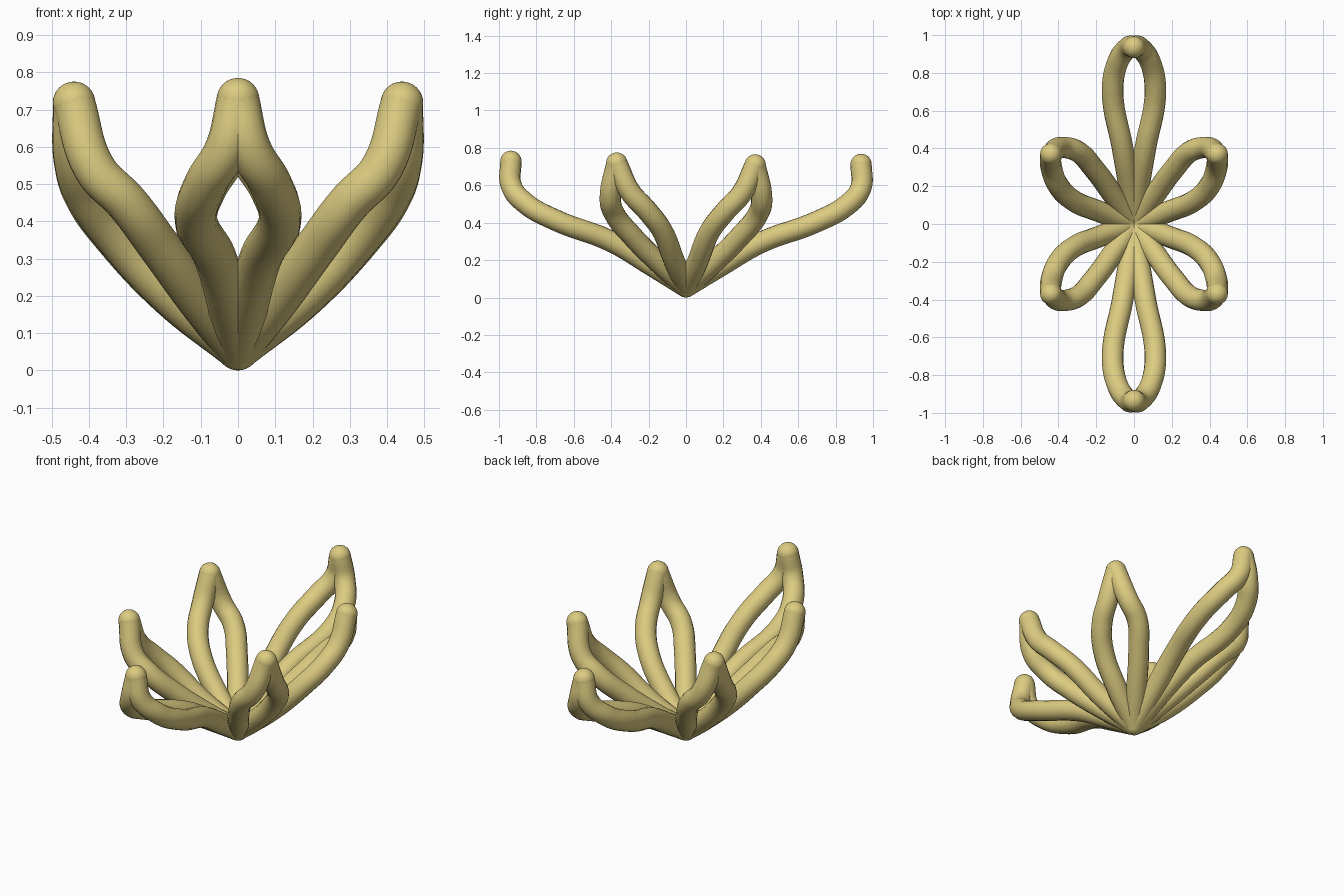
import bpy

if "Cube" in bpy.data.objects:
    bpy.data.objects.remove(bpy.data.objects["Cube"])

R = 0.057  # tube radius

mat = bpy.data.materials.new("pale_gold")
mat.diffuse_color = (0.72, 0.60, 0.22, 1)
mat.use_nodes = True
mat.node_tree.nodes["Principled BSDF"].inputs["Base Color"].default_value = mat.diffuse_color


def strand(points):
    """Smooth round tube through the points, as a mesh object."""
    cu = bpy.data.curves.new("strand", 'CURVE')
    cu.dimensions = '3D'
    cu.bevel_depth = R
    cu.bevel_resolution = 6
    cu.resolution_u = 8
    sp = cu.splines.new('BEZIER')
    sp.bezier_points.add(len(points) - 1)
    for bp, p in zip(sp.bezier_points, points):
        bp.co = p
        bp.handle_left_type = bp.handle_right_type = 'AUTO'
    ob = bpy.data.objects.new("strand", cu)
    bpy.context.collection.objects.link(ob)
    bpy.ops.object.select_all(action='DESELECT')
    ob.select_set(True)
    bpy.context.view_layer.objects.active = ob
    bpy.ops.object.convert(target='MESH')
    return bpy.context.object


def ball(p):
    bpy.ops.mesh.primitive_uv_sphere_add(segments=32, ring_count=16, radius=R, location=p)
    return bpy.context.object


def finish(parts, name):
    bpy.ops.object.select_all(action='DESELECT')
    for o in parts:
        o.select_set(True)
    bpy.context.view_layer.objects.active = parts[0]
    if len(parts) > 1:
        bpy.ops.object.join()
    ob = bpy.context.object
    ob.name = name
    ob.data.materials.clear()
    ob.data.materials.append(mat)
    bpy.ops.object.shade_smooth()


def petal(name, side_a, side_b, sx, sy, rise):
    """Open leaf loop: two strands meeting at a rounded tip."""
    def place(pts):
        return [(x * sx, y * sy, R + (z - R) * rise) for x, y, z in pts]
    a, b = place(side_a), place(side_b)
    finish([strand(a), strand(b), ball(a[-1])], name)


# Long petals, front and back
long_a = [(0, 0, R), (0.025, 0.19, 0.175), (0.06, 0.4, 0.30), (0.113, 0.70, 0.415),
          (0.085, 0.86, 0.505), (0.03, 0.935, 0.60), (0, 0.936, 0.728)]
long_b = [(-x, y, z) for x, y, z in long_a]
petal("front_long_petal", long_a, long_b, 1, -1, 1.0)
petal("back_long_petal", long_a, long_b, 1, 1, 0.975)

# Short petals on the four diagonals
short_a = [(0, 0, R), (0.18, 0.065, 0.20), (0.33, 0.13, 0.36), (0.405, 0.21, 0.465),
           (0.438, 0.30, 0.565), (0.44, 0.37, 0.715)]
short_b = [(0, 0, R), (0.10, 0.14, 0.18), (0.21, 0.29, 0.33), (0.30, 0.385, 0.45),
           (0.385, 0.405, 0.54), (0.44, 0.37, 0.715)]
for sx, side in ((1, "right"), (-1, "left")):
    for sy, end, rise in ((-1, "front", 1.005), (1, "back", 0.99)):
        petal(f"{end}_{side}_short_petal", short_a, short_b, sx, sy, rise)

# Rounded hub where all strands meet
finish([ball((0, 0, R))], "hub")
